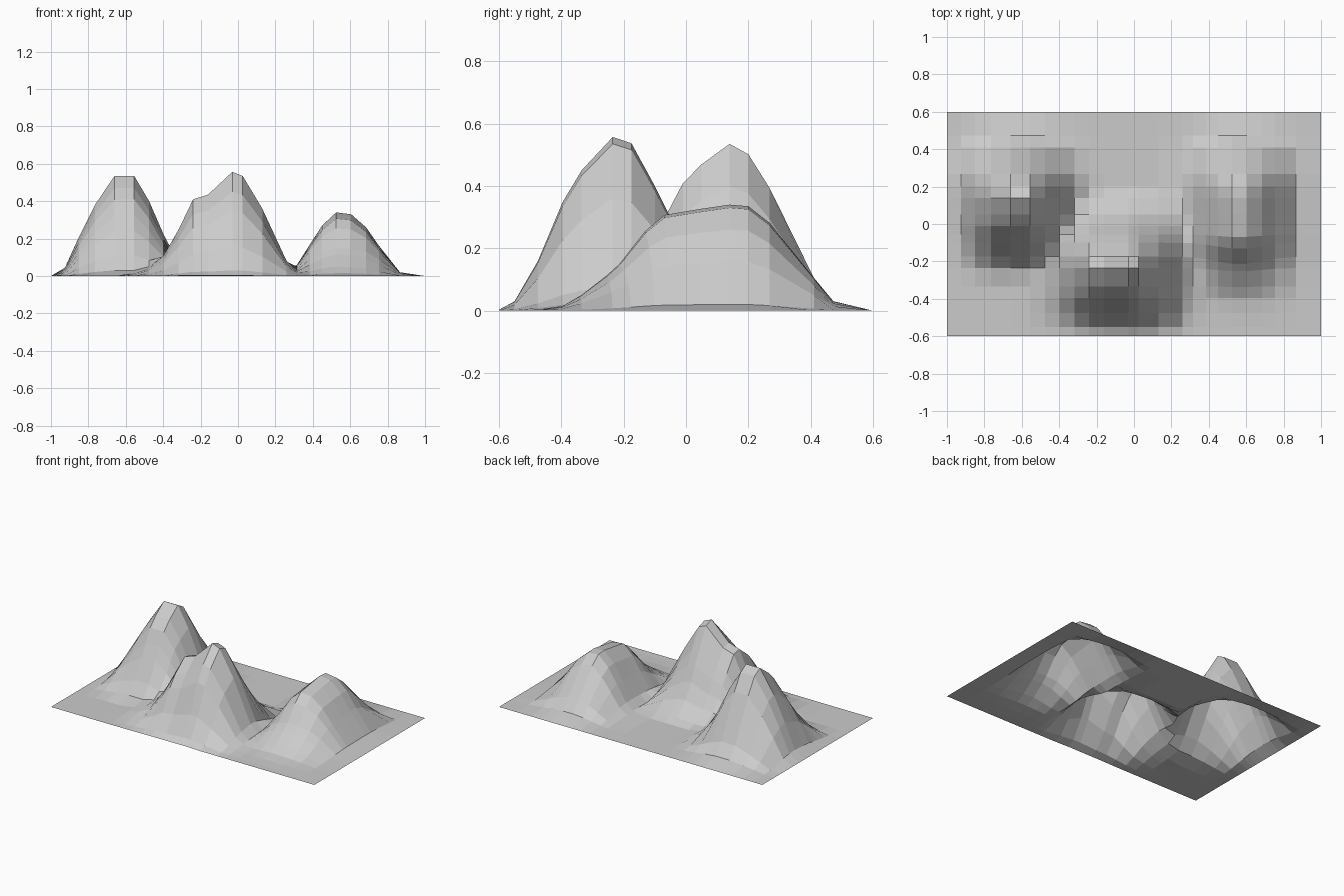
import bpy, bmesh, math

# Grid lines of the terrain sheet
XS = [-1, -.925, -.85, -.765, -.66, -.555, -.475, -.397, -.317, -.24, -.16, -.03, .025,
      .13, .26, .315, .385, .45, .525, .605, .685, .755, .866, 1]
YS = [-.6, -.55, -.475, -.395, -.335, -.235, -.175, -.1, -.055, -.01, .05, .14, .2,
      .268, .41, .473, .6]

# Each hill: height profile along x, and height profile along y
HILLS = [
    # left hill
    ([(-1, 0), (-.925, .045), (-.85, .21), (-.765, .38), (-.66, .535), (-.555, .535),
      (-.475, .4), (-.397, .22), (-.317, .07), (-.24, .015), (-.16, 0)],
     [(-.335, 0), (-.235, .03), (-.175, .11), (-.1, .24), (-.055, .32), (-.01, .405),
      (.05, .465), (.14, .53), (.2, .497), (.268, .39), (.41, .105), (.473, .03), (.6, 0)]),
    # middle hill with a shoulder
    ([(-.66, 0), (-.555, .02), (-.475, .05), (-.397, .11), (-.317, .25), (-.24, .41),
      (-.16, .435), (-.03, .557), (.025, .535), (.13, .36), (.26, .08), (.315, .03), (.385, 0)],
     [(-.6, .003), (-.55, .03), (-.475, .16), (-.395, .35), (-.335, .45), (-.235, .557),
      (-.175, .537), (-.1, .4), (-.055, .31), (-.01, .21), (.05, .11), (.14, .025), (.2, 0)]),
    # right ridge
    ([(.2, 0), (.26, .02), (.315, .06), (.385, .17), (.45, .27), (.525, .34), (.605, .33),
      (.685, .26), (.755, .16), (.866, .02), (1, 0)],
     [(-.5, 0), (-.395, .015), (-.335, .05), (-.225, .135), (-.13, .255), (-.07, .305),
      (.05, .325), (.14, .338), (.2, .333), (.268, .28), (.41, .105), (.473, .03), (.6, 0)]),
]


def sample(profile, t):
    """Linear interpolation of a profile, scaled so that its peak is 1."""
    peak = max(h for _, h in profile)
    for (a, ha), (b, hb) in zip(profile, profile[1:]):
        if a <= t <= b:
            return (ha + (hb - ha) * (t - a) / (b - a)) / peak
    return 0.0


def height(x, y):
    return max(sample(px, x) * sample(py, y) * max(h for _, h in px) for px, py in HILLS)


# Terrain sheet: rows bow forward around the nose of the right ridge
bm = bmesh.new()
rows = []
for y in YS:
    row = []
    for x in XS:
        bow = .045 * math.exp(-((x - .56) / .16) ** 2 - ((y + .15) / .09) ** 2)
        row.append(bm.verts.new((x, y - bow, height(x, y - bow))))
    rows.append(row)
for lo, hi in zip(rows, rows[1:]):
    for i in range(len(XS) - 1):
        bm.faces.new((lo[i], lo[i + 1], hi[i + 1], hi[i]))
mesh = bpy.data.meshes.new("terrain_hills")
bm.to_mesh(mesh)
bm.free()
bpy.context.collection.objects.link(bpy.data.objects.new("terrain_hills", mesh))
